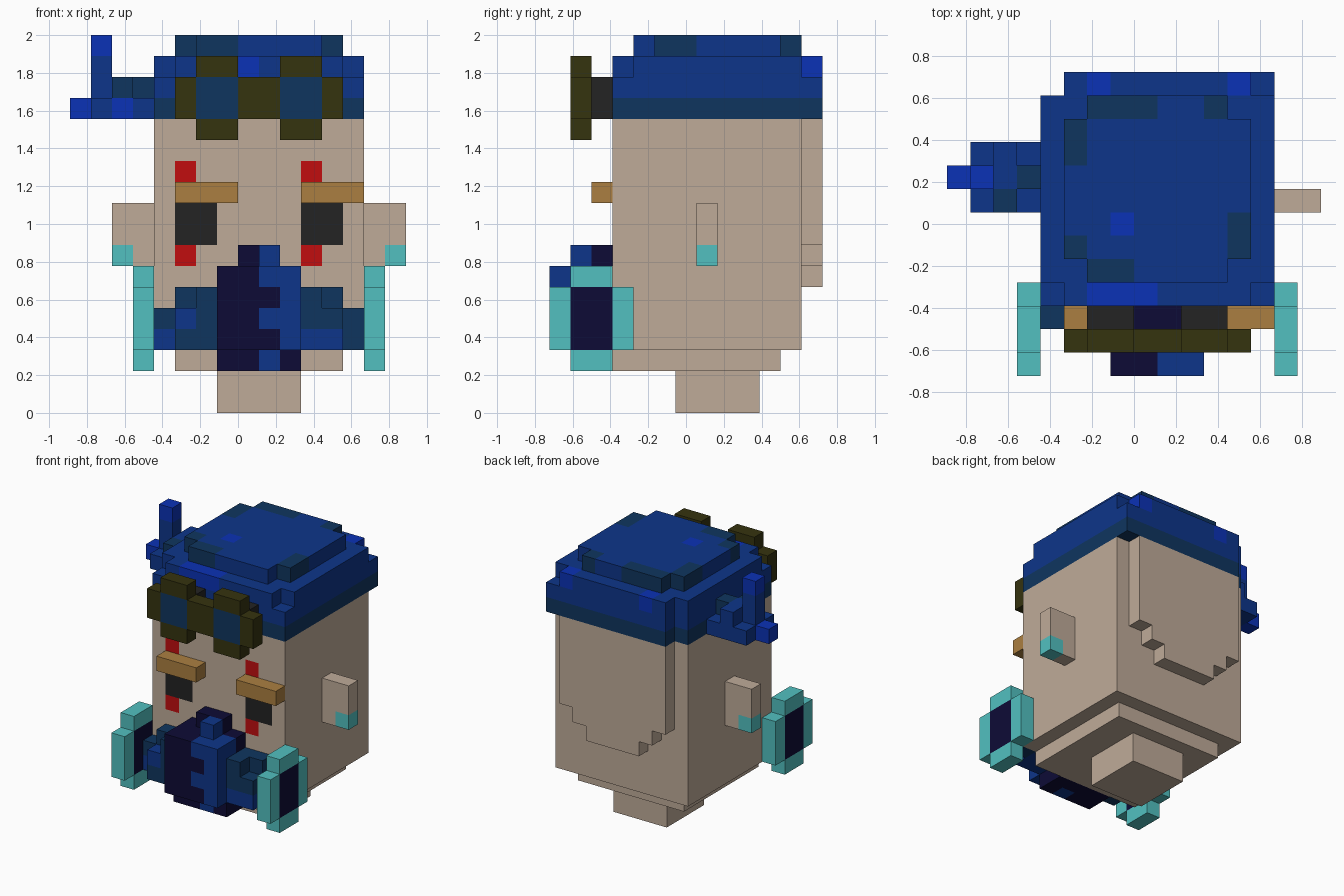
import bpy, bmesh
from mathutils import Vector

cube = bpy.data.objects.get("Cube")
if cube:
    bpy.data.objects.remove(cube, do_unlink=True)

U = 1 / 9                                # edge of one block
ORIGIN = Vector((-8, -6.5, 0))           # grid corner, in blocks


def linear(c):
    c /= 255
    return c / 12.92 if c <= 0.04045 else ((c + 0.055) / 1.055) ** 2.4


def material(name, code):
    rgba = [linear(int(code[n:n + 2], 16)) for n in (0, 2, 4)] + [1]
    m = bpy.data.materials.new(name)
    m.use_nodes = True
    m.diffuse_color = rgba
    bsdf = m.node_tree.nodes["Principled BSDF"]
    bsdf.inputs["Base Color"].default_value = rgba
    bsdf.inputs["Roughness"].default_value = 0.9
    return m


MATS = {n: material(n, c) for n, c in {
    "skin": "BFAB99", "blue": "0D358A", "bright blue": "0B32B6",
    "dark blue": "0F355F", "navy": "0D0B36", "teal": "52C0C0",
    "olive": "35330F", "charcoal": "232323", "red": "C10D0F",
    "tan": "AB7F41"}.items()}

SIDES = [Vector(v) for v in ((1, 0, 0), (-1, 0, 0), (0, 1, 0),
                             (0, -1, 0), (0, 0, 1), (0, 0, -1))]


def blocks(name, boxes):
    """Paint half-open grid boxes in order (None carves), then skin the result."""
    cells = {}
    for col, i0, i1, j0, j1, k0, k1 in boxes:
        for i in range(i0, i1):
            for j in range(j0, j1):
                for k in range(k0, k1):
                    if col:
                        cells[i, j, k] = col
                    else:
                        cells.pop((i, j, k), None)
    used = sorted(set(cells.values()))
    bm = bmesh.new()
    for cell, col in cells.items():
        centre = Vector(cell) + Vector((0.5, 0.5, 0.5)) + ORIGIN
        for d in SIDES:
            if tuple(int(c + e) for c, e in zip(cell, d)) in cells:
                continue
            a = Vector((d.y, d.z, d.x)) / 2
            b = d.cross(a)
            mid = centre + d / 2
            face = bm.faces.new([bm.verts.new((mid + o) * U)
                                 for o in (a + b, b - a, -a - b, a - b)])
            face.material_index = used.index(col)
    bmesh.ops.remove_doubles(bm, verts=bm.verts, dist=0.001)
    bmesh.ops.recalc_face_normals(bm, faces=bm.faces)
    bmesh.ops.dissolve_limit(bm, angle_limit=0.01, verts=bm.verts,
                             edges=bm.edges, delimit={"MATERIAL", "NORMAL"})
    mesh = bpy.data.meshes.new(name)
    bm.to_mesh(mesh)
    bm.free()
    for col in used:
        mesh.materials.append(MATS[col])
    ob = bpy.data.objects.new(name, mesh)
    bpy.context.collection.objects.link(ob)
    return ob


def shift(boxes, n):
    return [(c, a + n, b + n, *r) for c, a, b, *r in boxes]


def mirror(boxes):
    return [(c, 18 - b, 18 - a, *r) for c, a, b, *r in boxes]


# Head with stepped chin, neck, stepped back plate and coloured eyes
eye = [("charcoal", 5, 7, 3, 4, 8, 10), ("red", 5, 6, 3, 4, 11, 12),
       ("red", 5, 6, 3, 4, 7, 8)]
blocks("head", [
    ("skin", 4, 14, 3, 12, 3, 14),
    ("skin", 5, 13, 3, 11, 2, 3),
    ("skin", 7, 11, 6, 10, 0, 2),
    ("skin", 5, 13, 12, 13, 8, 14),
    ("skin", 6, 12, 12, 13, 7, 8),
    ("skin", 7, 11, 12, 13, 6, 7),
] + eye + shift(eye, 6))

# Cap: dark band, blue crown with cut corners, patched top
cap = [("dark blue", 4, 14, 3, 13, 14, 15), ("blue", 4, 14, 3, 13, 15, 17),
       (None, 4, 5, 12, 13, 14, 17)]
cap += [(None, i, i + 1, j, j + 1, 16, 17) for i in (4, 13) for j in (3, 12)]
cap += [("bright blue", 6, 9, 3, 4, 16, 17),
        ("bright blue", 6, 7, 12, 13, 16, 17),
        ("bright blue", 12, 13, 12, 13, 16, 17),
        ("blue", 5, 13, 4, 12, 17, 18)]
cap += [(None, i, i + 1, j, j + 1, 17, 18) for i in (5, 12) for j in (4, 11)]
cap += [("dark blue", a, b, c, d, 17, 18) for a, b, c, d in (
    (6, 9, 11, 12), (11, 12, 11, 12), (5, 6, 9, 11),
    (12, 13, 5, 7), (5, 6, 5, 6), (6, 8, 4, 5))]
cap += [("bright blue", 7, 8, 6, 7, 17, 18)]
blocks("cap", cap)

# Knotted tail of the cap on the right side
blocks("cap_knot", [
    ("blue", 1, 4, 7, 10, 14, 15),
    ("bright blue", 2, 3, 7, 8, 14, 15),
    ("bright blue", 0, 1, 8, 9, 14, 15),
    ("blue", 1, 3, 8, 9, 15, 16),
    ("dark blue", 3, 4, 8, 9, 15, 16),
    ("dark blue", 2, 3, 7, 8, 15, 16),
    ("blue", 2, 3, 9, 10, 15, 16),
    ("blue", 1, 2, 8, 9, 16, 17),
    ("bright blue", 1, 2, 8, 9, 17, 18)])

# Paired parts
goggle = [("olive", 5, 9, 1, 2, 14, 16), ("olive", 6, 8, 1, 2, 13, 17),
          ("dark blue", 6, 8, 1, 2, 14, 16),
          ("charcoal", 6, 8, 2, 3, 14, 16)]
brow = [("tan", 5, 8, 2, 3, 10, 11)]
ear = [("skin", 2, 4, 7, 8, 7, 10), ("teal", 2, 3, 7, 8, 7, 8)]
filter_disc = [("teal", 3, 4, 0, 4, 3, 6), ("teal", 3, 4, 1, 3, 2, 7),
               ("navy", 3, 4, 1, 3, 3, 6)]
for name, part, other in (("goggle", goggle, mirror(goggle)),
                          ("brow", brow, shift(brow, 6)),
                          ("ear", ear, mirror(ear)),
                          ("mask_filter", filter_disc, mirror(filter_disc))):
    blocks("right_" + name, part)
    blocks("left_" + name, other)

# Mask: cheek straps either side of a two-tone muzzle
strap = [("dark blue", 4, 5, 2, 3, 3, 5), ("dark blue", 5, 7, 1, 3, 3, 5),
         ("dark blue", 5, 7, 2, 3, 5, 6), ("dark blue", 6, 7, 1, 2, 5, 6)]
blocks("right_mask_strap", strap + [("blue", 4, 5, 2, 3, 3, 4),
                                    ("blue", 5, 6, 1, 3, 4, 5)])
blocks("left_mask_strap", mirror(strap) + [("blue", 11, 13, 1, 3, 3, 4)])
blocks("mask_muzzle", [
    ("navy", 7, 11, 1, 3, 2, 7),
    ("navy", 7, 11, 0, 1, 3, 7),
    ("navy", 8, 10, 2, 3, 7, 8),
    ("blue", 9, 10, 1, 2, 7, 8),
    ("blue", 10, 11, 0, 2, 3, 7),
    ("blue", 9, 10, 0, 1, 6, 7),
    ("blue", 9, 10, 0, 1, 4, 5),
    ("blue", 9, 10, 1, 2, 2, 3)])
